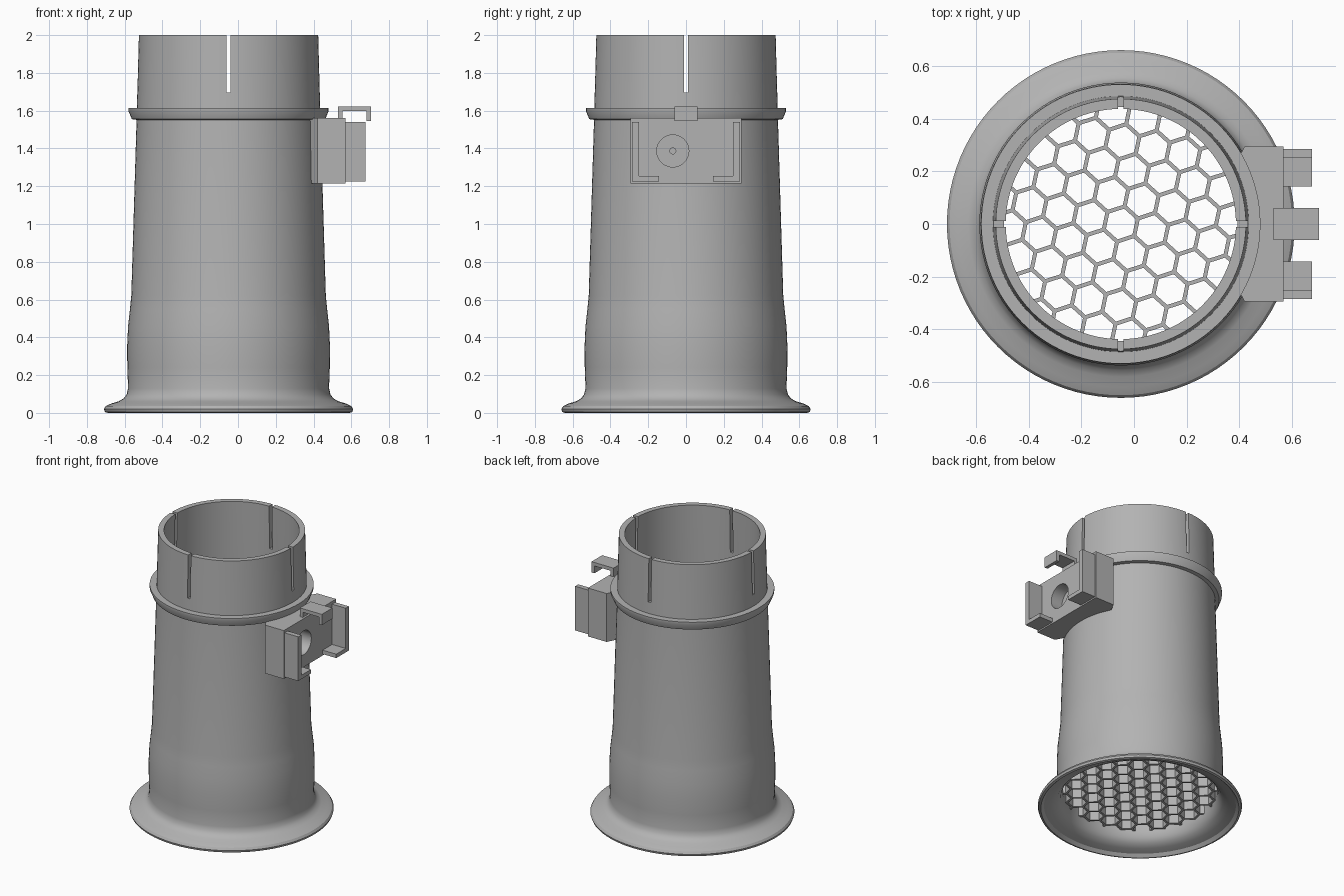
import bpy, bmesh, math
from mathutils import Vector, Matrix

cube = bpy.data.objects.get("Cube")
if cube:
    bpy.data.objects.remove(cube, do_unlink=True)

AXIS = Vector((-0.05, 0, 0))      # centre line of the tube

grey = bpy.data.materials.new("plain_grey")
grey.use_nodes = True
grey.diffuse_color = (0.45, 0.45, 0.45, 1)
grey.node_tree.nodes["Principled BSDF"].inputs["Base Color"].default_value = (0.45, 0.45, 0.45, 1)


def finish(name, bm, smooth=False):
    bmesh.ops.recalc_face_normals(bm, faces=bm.faces)
    mesh = bpy.data.meshes.new(name)
    bm.to_mesh(mesh)
    bm.free()
    mesh.materials.append(grey)
    ob = bpy.data.objects.new(name, mesh)
    bpy.context.collection.objects.link(ob)
    if smooth:
        select(ob)
        bpy.ops.object.shade_smooth_by_angle(angle=math.radians(30))
    return ob


def select(ob):
    bpy.ops.object.select_all(action='DESELECT')
    ob.select_set(True)
    bpy.context.view_layer.objects.active = ob


def lathe(name, profile, steps=96):
    """Spin a closed (radius, z) outline about the tube axis."""
    bm = bmesh.new()
    rings = []
    for i in range(steps):
        a = 2 * math.pi * i / steps
        rings.append([bm.verts.new(AXIS + Vector((r * math.cos(a), r * math.sin(a), z)))
                      for r, z in profile])
    n = len(profile)
    for i in range(steps):
        p, q = rings[i], rings[(i + 1) % steps]
        for j in range(n):
            k = (j + 1) % n
            bm.faces.new((p[j], q[j], q[k], p[k]))
    return finish(name, bm, True)


def add_box(bm, low, high):
    low, high = Vector(low), Vector(high)
    m = Matrix.Translation((low + high) / 2) @ Matrix.Diagonal((*(high - low), 1))
    bmesh.ops.create_cube(bm, size=1, matrix=m)


def prism(name, outline, z0, z1):
    bm = bmesh.new()
    face = bm.faces.new([bm.verts.new((x, y, z0)) for x, y in outline])
    top = bmesh.ops.extrude_face_region(bm, geom=[face])["geom"]
    bmesh.ops.translate(bm, vec=(0, 0, z1 - z0),
                        verts=[v for v in top if isinstance(v, bmesh.types.BMVert)])
    return finish(name, bm)


def cut(target, cutter):
    cutter.hide_render = True
    mod = target.modifiers.new("cut", 'BOOLEAN')
    mod.operation = 'DIFFERENCE'
    mod.solver = 'EXACT'
    mod.object = cutter
    select(target)
    bpy.ops.object.modifier_apply(modifier=mod.name)
    bpy.data.objects.remove(cutter, do_unlink=True)


# Tube with flared mouth at the bottom and a thin wall
tube = lathe("tube_body", [
    (0.64, 0.0), (0.655, 0.005), (0.66, 0.02), (0.65, 0.036), (0.62, 0.05),
    (0.58, 0.062), (0.555, 0.077), (0.54, 0.097), (0.532, 0.13),
    (0.536, 0.24), (0.537, 0.35), (0.532, 0.46), (0.522, 0.55), (0.515, 0.62),
    (0.487, 1.55), (0.475, 2.0),
    (0.437, 2.0), (0.447, 1.55), (0.475, 0.62), (0.494, 0.46),
    (0.499, 0.35), (0.497, 0.2), (0.499, 0.12), (0.512, 0.08), (0.535, 0.05),
    (0.575, 0.032), (0.62, 0.02), (0.632, 0.008)])

# Four slots in the upper rim
bm = bmesh.new()
add_box(bm, (-0.6, -0.011, 1.695), (0.5, 0.011, 2.1))
cut(tube, finish("slot_cutter", bm))
bm = bmesh.new()
add_box(bm, (-0.061, -0.55, 1.695), (-0.039, 0.55, 2.1))
cut(tube, finish("slot_cutter", bm))

# Stop collar below the slots
lathe("stop_collar", [(0.475, 1.55), (0.512, 1.555), (0.53, 1.598), (0.53, 1.615),
                      (0.475, 1.615)])

# Honeycomb screen: one thin wall for each shared cell edge, clipped to a circle
PITCH, LIMIT, TILT = 0.118, 0.51, math.radians(-12)
side = PITCH / math.sqrt(3)
edges = {}
for row in range(-7, 8):
    for col in range(-7, 8):
        c = Vector(((col + row % 2 / 2) * PITCH, row * side * 1.5))
        pts = [c + side * Vector((math.sin(k * math.pi / 3), math.cos(k * math.pi / 3)))
               for k in range(6)]
        for k in range(6):
            a, b = pts[k], pts[(k + 1) % 6]
            mid = (a + b) / 2
            edges[(round(mid.x, 3), round(mid.y, 3))] = (a, b)
bm = bmesh.new()
turn = Matrix.Rotation(TILT, 4, 'Z')
for a, b in edges.values():
    if a.length > b.length:
        a, b = b, a
    if a.length >= LIMIT:
        continue
    t = 1.0
    while (a + (b - a) * t).length > LIMIT and t > 0.05:
        t -= 0.05
    b = a + (b - a) * t
    d, mid = b - a, (a + b) / 2
    m = (Matrix.Translation(AXIS) @ turn @ Matrix.Translation((mid.x, mid.y, 0.155))
         @ Matrix.Rotation(math.atan2(d.y, d.x), 4, 'Z')
         @ Matrix.Diagonal((d.length + 0.005, 0.015, 0.07, 1)))
    bmesh.ops.create_cube(bm, size=1, matrix=m)
finish("honeycomb_screen", bm)

# Mounting block on the side of the tube
block = prism("mount_block", [(0.568, -0.295), (0.568, 0.295), (0.42, 0.295), (0.37, 0.2),
                              (0.41, 0.0), (0.37, -0.2), (0.42, -0.295)], 1.215, 1.56)

# Round recess with a small pilot hole
for radius, depth in ((0.085, 0.09), (0.016, 0.12)):
    bm = bmesh.new()
    bmesh.ops.create_cone(bm, cap_ends=True, segments=40, radius1=radius, radius2=radius,
                          depth=depth * 2, matrix=Matrix.Translation((0.568, -0.07, 1.387))
                          @ Matrix.Rotation(math.pi / 2, 4, 'Y'))
    cut(block, finish("recess_cutter", bm))
select(block)
bpy.ops.object.shade_smooth_by_angle(angle=math.radians(30))

# L-shaped rails, one on each side of the block
for name, s in (("left_rail", 1), ("right_rail", -1)):
    bm = bmesh.new()
    foot = [(0.56, 0.285), (0.56, 0.143), (0.675, 0.143), (0.675, 0.285)]
    outline = [(0.285, 1.225), (0.285, 1.54), (0.25, 1.54), (0.25, 1.253),
               (0.143, 1.253), (0.143, 1.225)]
    face = bm.faces.new([bm.verts.new((0.56, s * y, z)) for y, z in outline])
    geom = bmesh.ops.extrude_face_region(bm, geom=[face])["geom"]
    bmesh.ops.translate(bm, vec=(0.115, 0, 0),
                        verts=[v for v in geom if isinstance(v, bmesh.types.BMVert)])
    finish(name, bm)

# Hooked latch on top of the block
bm = bmesh.new()
outline = [(0.53, 1.55), (0.53, 1.622), (0.703, 1.622), (0.703, 1.545),
           (0.68, 1.545), (0.68, 1.597), (0.553, 1.597), (0.553, 1.55)]
face = bm.faces.new([bm.verts.new((x, -0.06, z)) for x, z in outline])
geom = bmesh.ops.extrude_face_region(bm, geom=[face])["geom"]
bmesh.ops.translate(bm, vec=(0, 0.12, 0),
                    verts=[v for v in geom if isinstance(v, bmesh.types.BMVert)])
finish("top_latch", bm)
